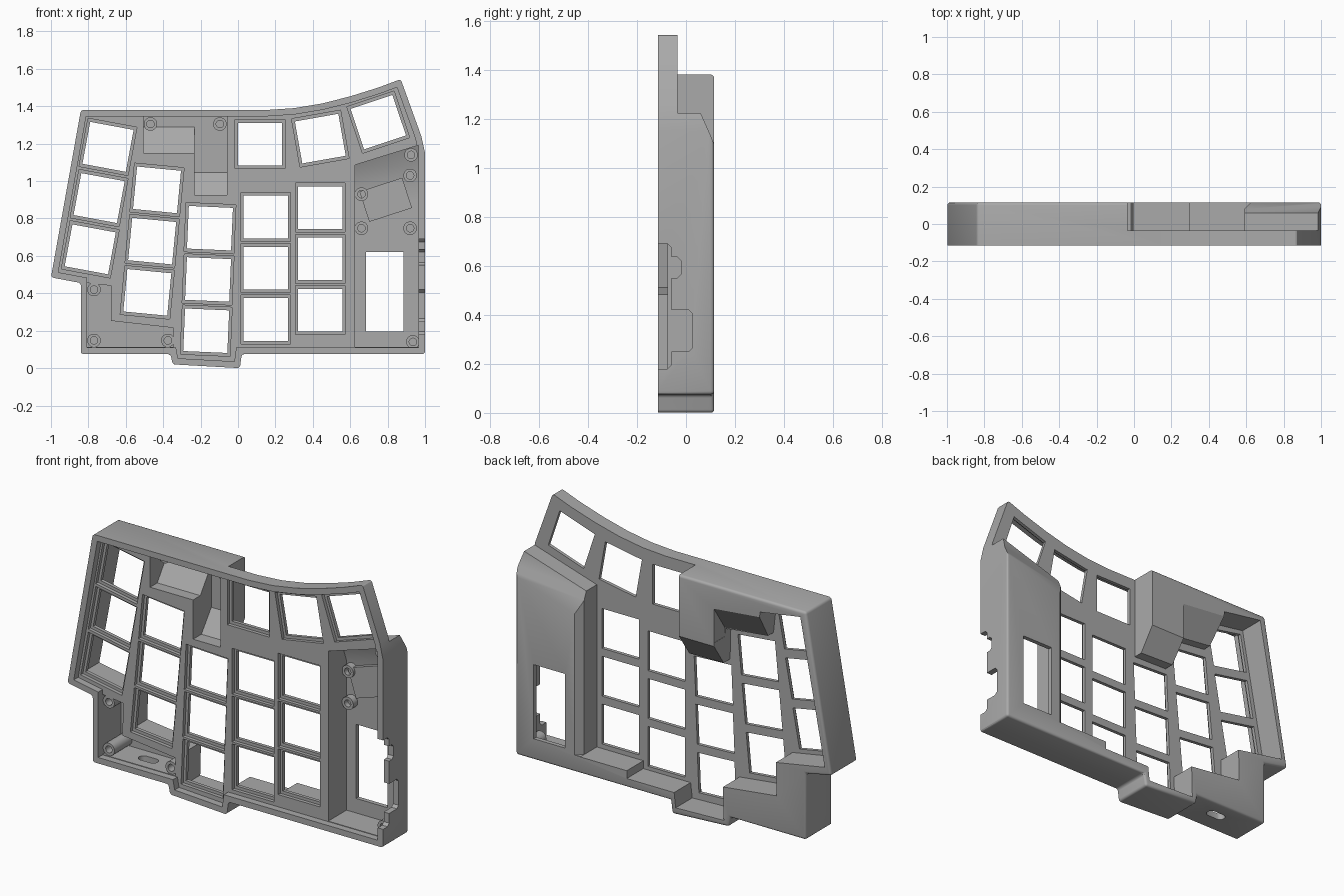
import bpy, bmesh, math
from mathutils import Matrix, Vector

if "Cube" in bpy.data.objects:
    bpy.data.objects.remove(bpy.data.objects["Cube"], do_unlink=True)

FRONT, BACK = -0.115, 0.115        # open side and closed side of the case
PLATE_FRONT, PLATE_BACK = -0.075, -0.035

gray = bpy.data.materials.new("matte gray")
gray.use_nodes = True
gray.diffuse_color = (0.4, 0.4, 0.4, 1)
gray.node_tree.nodes["Principled BSDF"].inputs["Base Color"].default_value = (0.4, 0.4, 0.4, 1)


def add_object(name, bm):
    bmesh.ops.recalc_face_normals(bm, faces=bm.faces)
    mesh = bpy.data.meshes.new(name)
    bm.to_mesh(mesh)
    bm.free()
    mesh.materials.append(gray)
    obj = bpy.data.objects.new(name, mesh)
    bpy.context.collection.objects.link(obj)
    return obj


def prism_mesh(points, low, high, axis="y", shear=0.0, pivot=0.0):
    """Extrude a profile along an axis; shear raises z with x."""
    place = {"x": lambda p, t: (t, p[0], p[1]),
             "y": lambda p, t: (p[0], t, p[1]),
             "z": lambda p, t: (p[0], p[1], t)}[axis]
    bm = bmesh.new()
    rings = []
    for t in (low, high):
        ring = [bm.verts.new(place(p, t)) for p in points]
        bm.faces.new(ring)
        rings.append(ring)
    n = len(points)
    for i in range(n):
        j = (i + 1) % n
        bm.faces.new((rings[0][i], rings[0][j], rings[1][j], rings[1][i]))
    for v in bm.verts:
        v.co.z += shear * (v.co.x - pivot)
    bmesh.ops.recalc_face_normals(bm, faces=bm.faces)
    return bm


def prism(name, *args, **kwargs):
    return add_object(name, prism_mesh(*args, **kwargs))


def rect(x0, x1, z0, z1):
    return [(x0, z0), (x1, z0), (x1, z1), (x0, z1)]


def turned_square(cx, cz, w, h, degrees):
    turn = Matrix.Rotation(math.radians(degrees), 2)
    return [Vector((cx, cz)) + turn @ Vector((sx * w / 2, sz * h / 2))
            for sx, sz in ((-1, -1), (1, -1), (1, 1), (-1, 1))]


def circle(cx, cz, r, n=24, stretch=0.0):
    pts = []
    for i in range(n):
        a = 2 * math.pi * (i + 0.5) / n
        pts.append((cx + r * math.cos(a) + math.copysign(stretch, math.cos(a)), cz + r * math.sin(a)))
    return pts


def inset(points, d):
    """Inset a clockwise outline with mitred corners."""
    pts = [Vector(p) for p in points]
    result = []
    for i, p in enumerate(pts):
        a = (p - pts[i - 1]).normalized()
        b = (pts[(i + 1) % len(pts)] - p).normalized()
        na, nb = Vector((a.y, -a.x)), Vector((b.y, -b.x))
        result.append(p + (na + nb) * d / (1 + na.dot(nb)))
    return result


def cut(target, cutter):
    mod = target.modifiers.new("cut", "BOOLEAN")
    mod.operation = "DIFFERENCE"
    mod.solver = "EXACT"
    mod.object = cutter
    bpy.context.view_layer.objects.active = target
    bpy.ops.object.modifier_apply(modifier=mod.name)
    bpy.data.objects.remove(cutter, do_unlink=True)


# Case body: outline block with rounded corners and back edge
outline = [(-0.84, 1.38), (0.15, 1.38), (0.3, 1.39), (0.45, 1.415), (0.6, 1.453), (0.75, 1.5),
           (0.87, 1.545), (0.98, 1.24), (1.0, 1.15), (1.0, 0.075), (0.02, 0.075), (0.01, 0.0),
           (-0.35, 0.02), (-0.36, 0.075), (-0.84, 0.075), (-0.84, 0.455), (-1.0, 0.485)]
bm = prism_mesh(outline, FRONT, BACK)
rounded = []
for e in bm.edges:
    ys = [v.co.y for v in e.verts]
    upright = abs(ys[0] - ys[1]) > 0.1
    if min(ys) > 0 or (upright and e.calc_face_angle() > 0.5):
        rounded.append(e)
bmesh.ops.bevel(bm, geom=rounded, offset=0.014, segments=3, profile=0.5, affect="EDGES")
case = add_object("keyboard_case", bm)

# Keycap recess on the back, open at the top edge
recess = [(-0.035, 1.7), (-0.035, 0.895), (-0.255, 0.9), (-0.26, 1.095), (-0.53, 1.125),
          (-0.55, 1.305), (-0.805, 1.345), (-0.96, 0.525), (-0.65, 0.47), (-0.655, 0.28),
          (-0.315, 0.24), (-0.32, 0.05), (-0.015, 0.04), (-0.005, 0.125), (0.295, 0.125),
          (0.295, 0.17), (0.59, 0.17), (0.59, 1.1), (1.05, 1.243), (1.05, 1.7)]
cut(case, prism("recess_cutter", recess, PLATE_BACK, 0.3))

# Sloped ends of the raised housings
cut(case, prism("slope_cutter", [(0.02, 0.88), (0.2, 0.88), (0.2, 1.15), (0.02, 0.895)],
                -0.265, -0.02, axis="x"))
cut(case, prism("slope_cutter", [(0.015, 1.05), (0.2, 1.05), (0.2, 1.37), (0.015, 1.1)],
                -0.56, -0.257, axis="x", shear=-0.1, pivot=-0.26))
cut(case, prism("slope_cutter", [(0.06, 1.1), (0.15, 0.887), (0.15, 1.4), (0.06, 1.4)],
                0.5, 1.1, axis="x", shear=0.31, pivot=0.59))
cut(case, prism("side_slope_cutter", [(0.58, 0.07), (0.58, 0.13), (0.64, 0.13)],
                0.171, 1.2, axis="z"))

# Shallow front cavity inside the rim
cut(case, prism("front_cutter", inset(outline, 0.034), -0.2, PLATE_FRONT))

# Deep cavities inside the raised housings
cut(case, prism("upper_cavity", [(-0.2, 0.925), (0.0, 0.925), (0.09, 1.045), (0.09, 1.345), (-0.2, 1.345)],
                -0.232, -0.06, axis="x"))
cut(case, prism("side_cavity", [(-0.2, 1.15), (-0.01, 1.15), (0.09, 1.29), (0.09, 1.344), (-0.2, 1.344)],
                -0.505, -0.22, axis="x"))
cut(case, prism("controller_cavity", rect(0.625, 0.966, 0.112, 0.9), -0.2, 0.09))
cut(case, prism("controller_top_cavity",
                [(-0.2, 0.6), (0.09, 0.6), (0.09, 0.955), (0.045, 1.075), (-0.2, 1.075)],
                0.626, 0.965, axis="x", shear=0.31, pivot=0.59))
corner = [(-0.806, 0.112), (-0.345, 0.112), (-0.345, 0.215), (-0.68, 0.253), (-0.675, 0.44), (-0.806, 0.455)]
cut(case, prism("corner_cavity", corner, -0.2, 0.09))

# Switch wells and openings: five columns and a thumb arc
keys = [(0.118, 1.197, 0), (0.44, 1.227, 10), (0.75, 1.315, 18.5)]
columns = [(-0.79, 0.635, -10.5, 0.0475), (-0.485, 0.405, -5.5, 0.026), (-0.17, 0.2, -2.5, 0.01),
           (0.148, 0.26, 0, 0), (0.44, 0.31, 0, 0)]
for x, z, angle, lean in columns:
    keys += [(x + lean * row, z + 0.274 * row, angle) for row in range(3)]
for x, z, angle in keys:
    cut(case, prism("well_cutter", turned_square(x, z, 0.266, 0.262, angle), -0.2, -0.055))
for x, z, angle in keys:
    cut(case, prism("key_cutter", turned_square(x, z, 0.236, 0.228, angle), -0.2, 0.01))

# Display window, cable slot in the bottom wall, side ports
cut(case, prism("window_cutter", rect(0.685, 0.885, 0.195, 0.62), 0.05, 0.2))
cut(case, prism("slot_cutter", circle(-0.575, 0.01, 0.028, stretch=0.03), 0.0, 0.15, axis="z"))
for y, z0, z1 in ((-0.06, 0.18, 0.69), (-0.02, 0.55, 0.635), (0.025, 0.25, 0.42)):
    port = [(-0.2, z0), (y - 0.015, z0), (y, z0 + 0.015), (y, z1 - 0.015), (y - 0.015, z1), (-0.2, z1)]
    cut(case, prism("port_cutter", port, 0.95, 1.1, axis="x"))

# Screw bosses and holder block inside the housings
bosses = [(-0.77, 0.42, -0.07), (-0.77, 0.148, -0.07), (-0.375, 0.148, -0.07),
          (-0.468, 1.305, 0.0), (-0.097, 1.305, 0.0), (0.92, 1.03, 0.05), (0.925, 1.14, -0.03),
          (0.66, 0.93, 0.05), (0.66, 0.748, 0.05), (0.92, 0.748, 0.05), (0.935, 0.14, -0.02)]
made = [case]
for x, z, y in bosses:
    end = 0.045 if z == 1.14 else 0.095
    boss = prism("screw_boss", circle(x, z, 0.036), y, end)
    cut(boss, prism("bore_cutter", circle(x, z, 0.02), y - 0.1, end - 0.015))
    made.append(boss)
made.append(prism("holder_block", turned_square(0.79, 0.9, 0.24, 0.17, 18), 0.065, 0.095))

# Soft shading with sharp edges kept
bpy.ops.object.select_all(action="DESELECT")
for obj in made:
    obj.select_set(True)
bpy.context.view_layer.objects.active = case
bpy.ops.object.shade_smooth_by_angle(angle=math.radians(30))
